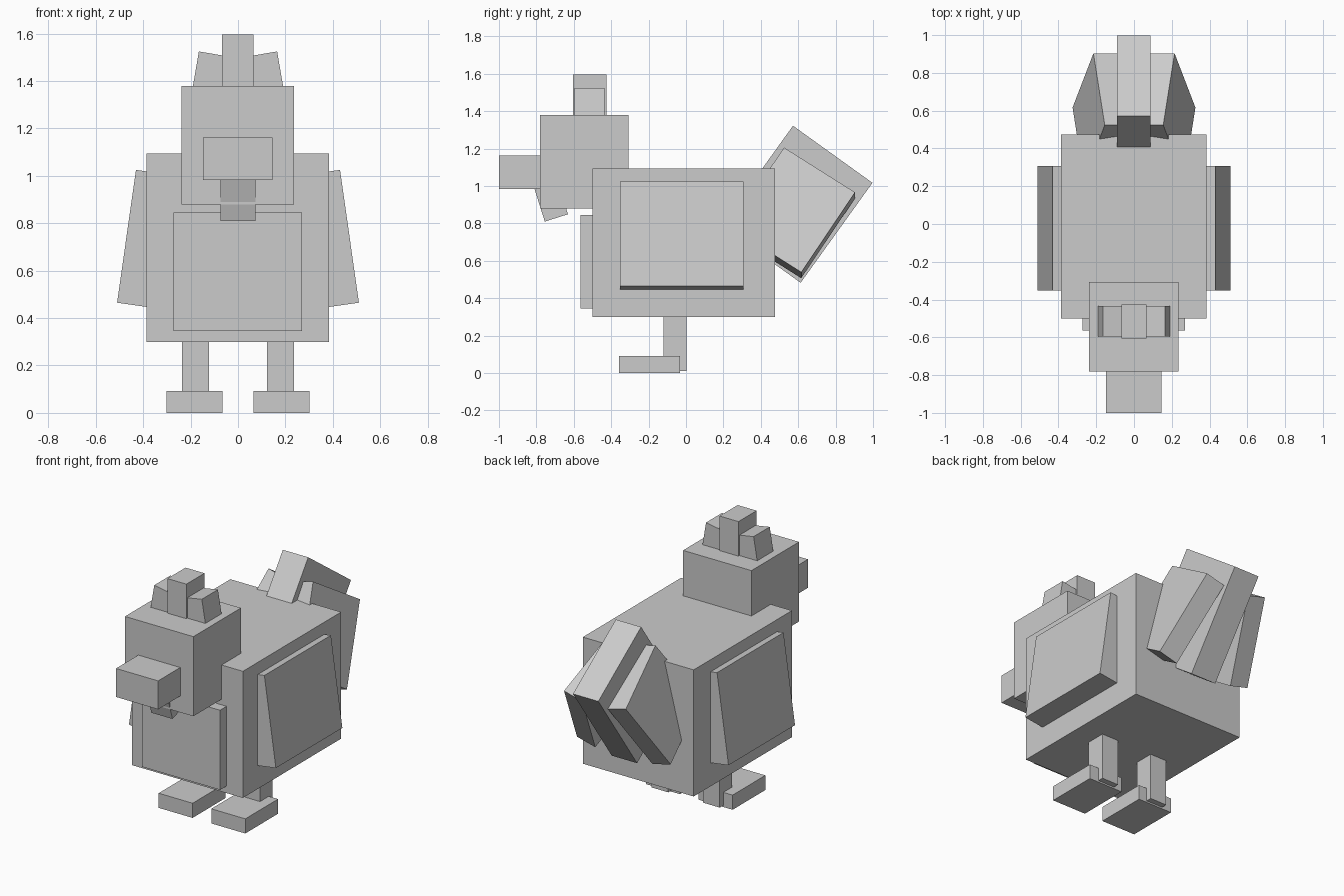
import bpy, bmesh, math
from mathutils import Matrix, Vector

if "Cube" in bpy.data.objects:
    bpy.data.objects.remove(bpy.data.objects["Cube"])

grey = bpy.data.materials.new("light_grey")
grey.diffuse_color = (0.6, 0.6, 0.6, 1)
grey.use_nodes = True
grey.node_tree.nodes["Principled BSDF"].inputs["Base Color"].default_value = grey.diffuse_color

MIRROR = Matrix.Diagonal((-1, 1, 1))


def block(name, centre, size, rot=Matrix.Identity(3)):
    """Box with the given centre, size and 3x3 rotation."""
    bm = bmesh.new()
    bmesh.ops.create_cube(bm, size=1)
    bm.transform(Matrix.Translation(centre) @ rot.to_4x4() @ Matrix.Diagonal((*size, 1)))
    mesh = bpy.data.meshes.new(name)
    bm.to_mesh(mesh)
    bm.free()
    mesh.materials.append(grey)
    bpy.context.collection.objects.link(bpy.data.objects.new(name, mesh))


def span(name, x, y, z):
    """Upright box given by its (min, max) on each axis."""
    block(name, [(a + b) / 2 for a, b in (x, y, z)], [b - a for a, b in (x, y, z)])


def pair(name, centre, size, rot=Matrix.Identity(3)):
    """Box on the right side with a mirrored twin on the left."""
    block("right_" + name, centre, size, rot)
    block("left_" + name, MIRROR @ Vector(centre), size, MIRROR @ rot @ MIRROR)


def turn(degrees, axis):
    return Matrix.Rotation(math.radians(degrees), 3, axis)


# Body and chest plate
span("body", (-0.386, 0.384), (-0.50, 0.475), (0.30, 1.095))
span("chest", (-0.273, 0.271), (-0.565, -0.45), (0.345, 0.845))

# Head, beak and tilted wattle
span("head", (-0.239, 0.236), (-0.78, -0.308), (0.88, 1.38))
span("beak", (-0.147, 0.145), (-1.0, -0.75), (0.983, 1.162))
block("wattle", (0, -0.723, 0.925), (0.147, 0.13, 0.20), turn(17.5, 'X'))

# Comb on top of the head
span("middle_comb", (-0.067, 0.065), (-0.605, -0.425), (1.33, 1.597))
pair("comb", (0.118, -0.515, 1.4155), (0.13, 0.16, 0.20), turn(-9.8, 'Y'))

# Wings leaning outward at the bottom
pair("wing", (0.406, -0.023, 0.736), (0.13, 0.66, 0.566), turn(-8.1, 'Y'))

# Tail: a middle feather and two splayed side feathers
block("middle_tail_feather", (-0.001, 0.5925, 0.9025), (0.176, 0.523, 0.658), turn(-35.7, 'X'))
along = Vector((0.06, 0.38, -0.24)).normalized()
up = Vector((-0.11, 0.29, 0.425)).normalized()
out = along.cross(up).normalized()
up = out.cross(along)
splay = Matrix((out, along, up)).transposed()
pair("tail_feather", (0.177, 0.57, 0.8565), (0.13, 0.453, 0.526), splay)

# Legs and feet
pair("leg", (0.179, -0.058, 0.17), (0.115, 0.122, 0.32))
pair("foot", (0.183, -0.195, 0.046), (0.236, 0.325, 0.092))
